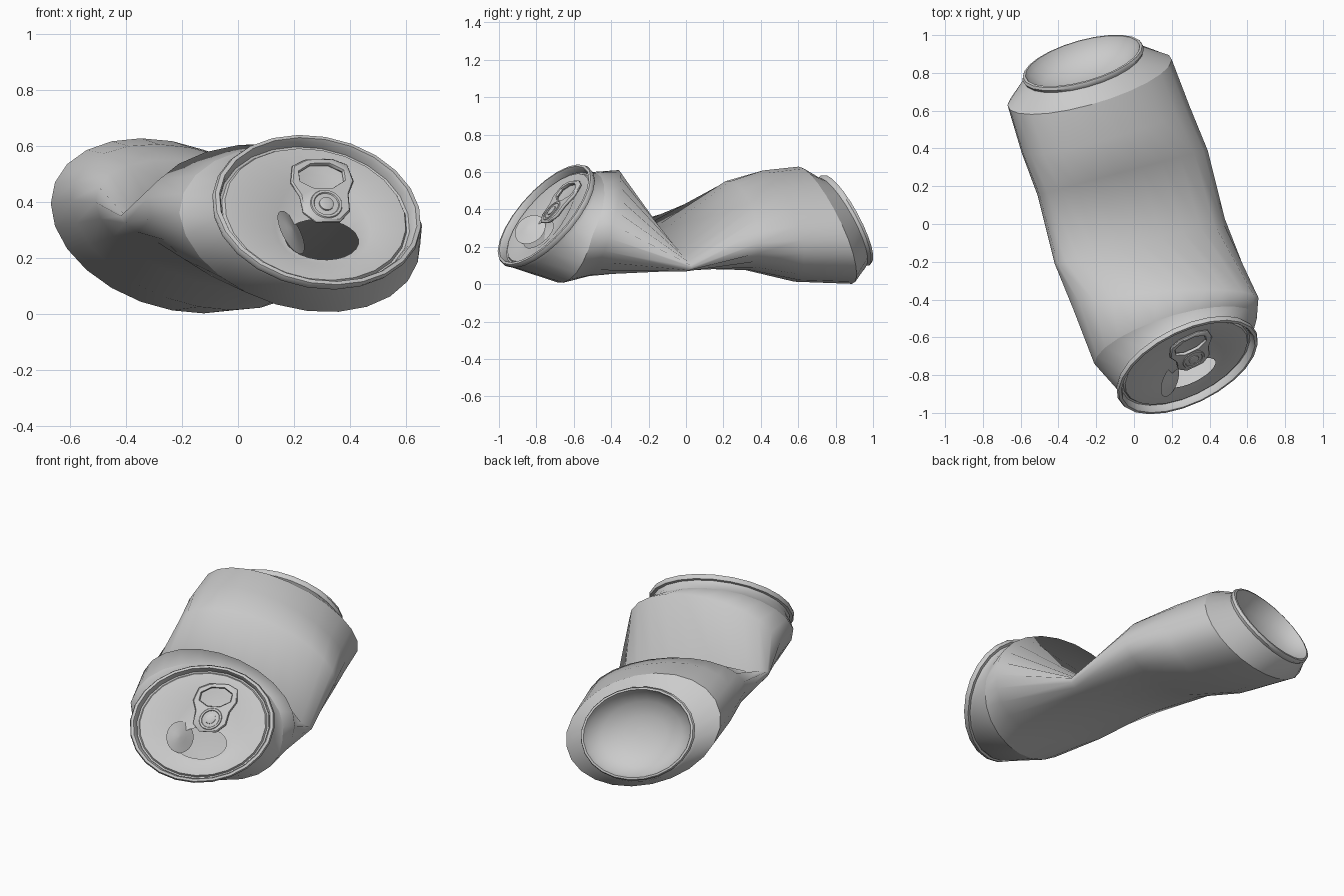
import bpy, bmesh, math
from mathutils import Vector as V

if "Cube" in bpy.data.objects:
    bpy.data.objects.remove(bpy.data.objects["Cube"])

N = 24
RING = [(math.cos(2*math.pi*i/N), math.sin(2*math.pi*i/N)) for i in range(N)]


def finish(name, bm, angle=35):
    bmesh.ops.recalc_face_normals(bm, faces=bm.faces)
    me = bpy.data.meshes.new(name)
    bm.to_mesh(me)
    bm.free()
    ob = bpy.data.objects.new(name, me)
    bpy.context.collection.objects.link(ob)
    bpy.ops.object.select_all(action='DESELECT')
    ob.select_set(True)
    bpy.context.view_layer.objects.active = ob
    bpy.ops.object.shade_smooth_by_angle(angle=math.radians(angle))
    return ob


def loft(bm, rings):
    loops = [[bm.verts.new(p) for p in r] for r in rings]
    for a, b in zip(loops, loops[1:]):
        n = len(a)
        for i in range(n):
            bm.faces.new((a[i], a[(i+1) % n], b[(i+1) % n], b[i]))
    return loops


def lofted(name, rings, angle, cap=False):
    bm = bmesh.new()
    loops = loft(bm, rings)
    if cap:
        bm.faces.new(loops[-1])
    return finish(name, bm, angle)


def edges_of(bm, loop):
    out = []
    for i, v in enumerate(loop):
        w = loop[(i+1) % len(loop)]
        out.append(bm.edges.get((v, w)) or bm.edges.new((v, w)))
    return out


def section(c, u, vt, vb):
    c, u, vt, vb = V(c), V(u), V(vt), V(vb)
    return [c + u*x + (vt*y if y >= 0 else vb*-y) for x, y in RING]


# local frames of the two can ends
LC, LU, LV = V((.285, -.755, .37)), V((.362, .172, .008)), V((-.07, .18, .268))
LN = LU.cross(LV).normalized()
BC, BU, BV = V((-.27, .853, .342)), V((.322, .088, -.03)), V((.02, -.112, .24))
BN = -BU.cross(BV).normalized()


def lid(a, b, h):
    return LC + LU*a + LV*b + LN*h


def tab(a, b, h):
    # the tab sits slightly skewed on the squashed lid
    return lid(a + .1 + .08*b, b, h)


def end_ring(c, u, v, n, s, h):
    return [c + u*x*s + v*y*s + n*h for x, y in RING]


# crumpled wall: lid shoulder, front bulge, pinched fold, back half, base shoulder
sections = [
    ((.22, -.62, .31), (.43, .12, -.05), (.0, .14, .285), (.03, -.07, -.30)),
    ((.165, -.43, .33), (.487, .02, -.085), (.09, .08, .267), (-.02, -.10, -.275)),
    ((.03, -.09, .22), (.45, .12, -.13), (0, -.01, .03), (0, -.04, -.08)),
    ((-.06, .27, .31), (.45, .12, -.09), (-.02, .0, .225), (.01, .02, -.22)),
    ((-.15, .50, .32), (.445, .122, -.085), (-.02, -.06, .275), (.01, .05, -.295)),
    ((-.235, .75, .315), (.435, .12, -.08), (0, -.12, .303), (0, .11, -.303)),
]
# base ring and dome
base = [(1.02, -.035), (.97, -.022), (1, -.005), (.98, .010), (.94, .012),
        (.89, -.02), (.7, -.07), (.4, -.105), (.12, -.115)]
# lid neck, rolled rim and countersink
rim = [(.88, -.024), (.90, -.036), (.925, -.034), (.94, -.006), (.96, .006),
       (1, .004), (1.015, -.010), (1, -.026), (.96, -.028), (.965, -.05)]
rim_rings = [end_ring(LC, LU, LV, LN, s, h) for s, h in rim]
wall_rings = [section(*s) for s in sections]
base_rings = [end_ring(BC, BU, BV, BN, s, h) for s, h in base]
lofted("lid_rim", rim_rings + wall_rings[:1], 45)
lofted("can_wall", wall_rings, 100)
lofted("can_base", wall_rings[-1:] + base_rings, 45, True)

# lid panel with teardrop recess and pour opening
bm = bmesh.new()
tear = lambda k, h: [tab((.48-.15*y)*x*k-.04, .66*y*k-.03, h) for x, y in RING]
loops = loft(bm, [[lid(x*.88, y*.88, -.024) for x, y in RING],
                  tear(1.04, -.024), tear(.93, -.032)])
hole = [bm.verts.new(lid(.01+.36*x, -.32+.27*y, -.032)) for x, y in RING]
bmesh.ops.triangle_fill(bm, use_beauty=True, use_dissolve=False,
                        edges=edges_of(bm, loops[-1]) + edges_of(bm, hole))
finish("lid_panel", bm, 35)

# bent flap of the opening
flap = [[lid(-.29+.17*x*s, -.24+.27*y*s, -.02-.05*x*s+.02*(1-s)) for x, y in RING]
        for s in (1, .75, .45, .1)]
lofted("opening_flap", flap, 60, True)

# pull tab plate with finger hole
half = [(.13, .70), (.27, .62), (.31, .40), (.24, .22), (.23, .0), (.12, -.13)]
outline = half + [(-a, b) for a, b in reversed(half)]
finger = [(.23*math.cos(t), .47+.17*math.sin(t))
          for t in [math.pi*(i+.5)/4 for i in range(8)]]


def grow(pts, d, mid):
    return [(a*d, mid+(b-mid)*d) for a, b in pts]


bm = bmesh.new()
# rounded outer edge and hole edge, then top and bottom faces
outer = loft(bm, [[tab(a, b, h) for a, b in grow(outline, d, .3)]
                  for d, h in ((.95, -.022), (1, -.016), (1, -.010), (.95, -.004))])
inner = loft(bm, [[tab(a, b, h) for a, b in grow(finger, d, .47)]
                  for d, h in ((1.06, -.022), (1, -.013), (1.06, -.004))])
for i in (0, -1):
    bmesh.ops.triangle_fill(bm, use_beauty=True, use_dissolve=False,
                            edges=edges_of(bm, outer[i]) + edges_of(bm, inner[i]))
finish("pull_tab", bm, 40)

# rivet and the raised ring around it
for name, prof in (("rivet", [(.075, -.03), (.07, .001), (.05, .004), (.01, .004)]),
                   ("rivet_ring", [(.16, -.006), (.15, 0), (.125, 0), (.115, -.006)])):
    rings = [[tab(x*r, .09+y*r*1.2, h) for x, y in RING] for r, h in prof]
    lofted(name, rings, 35, name == "rivet")
